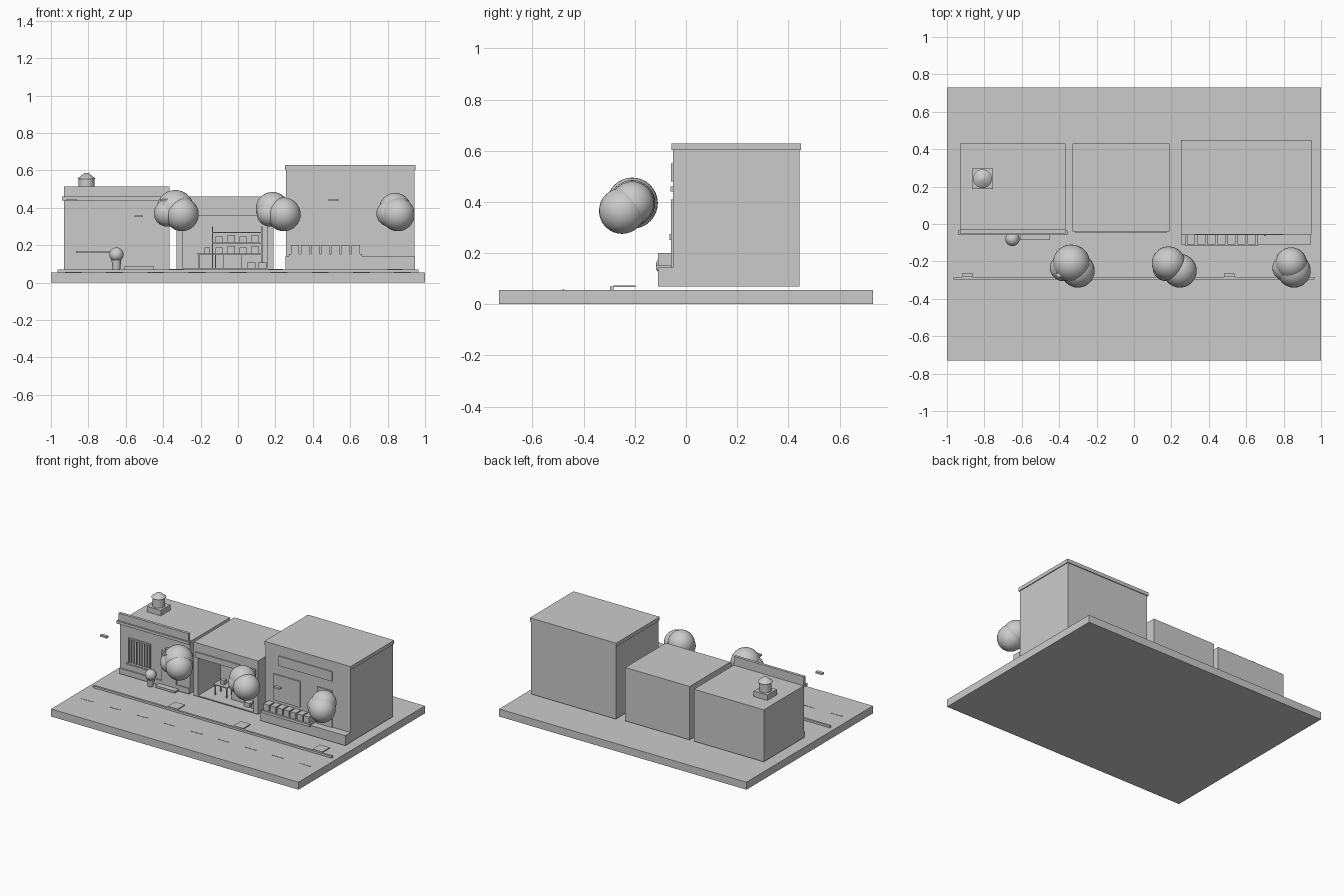
import bpy
import math
from mathutils import Vector

cube = bpy.data.objects.get("Cube")
if cube:
    bpy.data.objects.remove(cube, do_unlink=True)

grey = bpy.data.materials.new("plain_grey")
grey.use_nodes = True
colour = (0.6, 0.6, 0.6, 1)
grey.diffuse_color = colour
shader = next(node for node in grey.node_tree.nodes if node.type == 'BSDF_PRINCIPLED')
shader.inputs["Base Color"].default_value = colour

ground = 0.055
base = 0.07


def finish(name, smooth=False):
    part = bpy.context.object
    part.name = name
    part.data.materials.append(grey)
    if smooth:
        bpy.ops.object.shade_smooth_by_angle(angle=math.radians(40))
    return part


def box(name, x, y, z):
    """Box from three (low, high) ranges."""
    low, high = Vector(next(zip(x, y, z))), Vector((x[-1], y[-1], z[-1]))
    bpy.ops.mesh.primitive_cube_add(size=1, location=(low + high) / 2)
    part = finish(name)
    part.scale = high - low


def around(middle, width):
    return middle - width / 2, middle + width / 2


def up(bottom, height):
    return bottom, bottom + height


def relief(name, x, wall, z, depth=0.008):
    """Plate standing out of a wall that faces the front."""
    box(name, x, (wall - depth, wall), z)


def ball(name, centre, radius):
    bpy.ops.mesh.primitive_uv_sphere_add(segments=32, ring_count=16, radius=radius, location=centre)
    finish(name, True)


def drum(name, x, y, z, radius, top_radius):
    bottom, top = z
    bpy.ops.mesh.primitive_cone_add(vertices=24, radius1=radius, radius2=top_radius,
                                    depth=top - bottom, location=(x, y, (bottom + top) / 2))
    finish(name, True)


# Ground, kerb and road dashes
box("ground_slab", (-1, 1), around(0, 1.46), (0, ground))
box("kerb", around(0, 1.93), around(-0.29, 0.015), (ground, base))
for i in range(-4, 5):
    box("road_dash", around(0.22 * i, 0.09), around(-0.48, 0.01), up(ground, 0.002))

# Left shop: body, plinth, cornice and parapet
left, right = -0.93, -0.365
middle, width = (left + right) / 2, right - left
wall, roof = -0.035, 0.45
box("left_shop_body", (left, right), (wall, 0.43), (base, roof))
relief("left_shop_plinth", around(middle, width), wall, up(base, 0.04))
relief("left_shop_cornice", around(middle, width + 0.02), wall, around(roof, 0.02), depth=0.025)
box("left_shop_parapet", (left, right), around(-0.04, 0.02), up(roof, 0.065))

# Barred window with frame and sill
window, window_width, sill, head = -0.77, 0.17, 0.17, 0.34
trim = 0.01
for side in (-1, 1):
    relief("window_frame_side", around(window + side * window_width / 2, trim), wall, (sill, head))
relief("window_frame_top", around(window, window_width + trim), wall, up(head, trim))
relief("window_sill", around(window, window_width + 2 * trim), wall, up(sill - trim, trim), depth=0.02)
for i in range(-3, 4):
    relief("window_bar", around(window + i * window_width / 8, 0.004), wall, (sill, head))

# Door with raised panel, lamp, bell and step
door = -0.53
relief("left_door", around(door, 0.12), wall, (base, 0.33))
relief("left_door_panel", around(door, 0.09), wall, (0.18, 0.31), depth=0.013)
relief("left_door_lamp", around(door, 0.045), wall, up(0.35, trim), depth=0.02)
relief("left_door_bell", around(-0.44, trim), wall, up(0.2, 0.025))
relief("left_door_step", around(door, 0.16), wall, up(base, 0.015), depth=0.05)

# Potted bush
bush_x, bush_y = -0.65, -0.08
drum("bush_pot", bush_x, bush_y, up(base, 0.05), radius=0.02, top_radius=0.026)
ball("bush", (bush_x, bush_y, 0.15), radius=0.038)

# Roof vent
vent_x, vent_y = -0.81, 0.242
box("vent_base", around(vent_x, 0.11), around(vent_y, 0.11), up(roof, 0.04))
drum("vent_drum", vent_x, vent_y, up(roof, 0.11), radius=0.042, top_radius=0.042)
drum("vent_cap", vent_x, vent_y, up(roof + 0.105, 0.03), radius=0.05, top_radius=0.012)

# Middle shop: open front with a room inside
left, right = -0.33, 0.19
middle, width = around(left + right, 0)[0] / 2, right - left
wall, room_back, back = -0.04, 0.22, 0.43
thickness, lintel, roof = 0.035, 0.355, 0.46
box("middle_shop_back", (left, right), (room_back, back), (base, roof))
box("middle_shop_roof", (left, right), (wall, room_back), (lintel, roof))
box("middle_shop_left_wall", up(left, thickness), (wall, room_back), (base, lintel))
box("middle_shop_right_wall", (right - thickness, right), (wall, room_back), (base, lintel))
floor = base + 0.007
box("middle_shop_floor", around(middle, width - 2 * thickness), (wall, room_back), (base, floor))
relief("middle_shop_fascia", around(middle, width - thickness), wall, up(lintel, 0.04))

# Shelf unit with goods
shelf_left, shelf_right = -0.14, 0.13
shelf_depth = (0.15, 0.21)
board = 0.007
for x in (shelf_left, shelf_right - board):
    box("shelf_upright", up(x, board), shelf_depth, (floor, 0.3))
for shelf in (0.15, 0.21, 0.265):
    box("shelf_board", (shelf_left, shelf_right), shelf_depth, up(shelf, board))
for shelf in (0.15, 0.21):
    for i in range(4):
        x = shelf_left + 0.04 + i * 0.064
        box("shelf_goods", around(x, 0.04), around(0.18, 0.04), up(shelf + board, 0.03 + 0.008 * (i % 2)))

# Table, counter and crates inside
table_x, table_y, table_top = -0.165, 0.07, 0.15
box("table_top", around(table_x, 0.11), around(table_y, 0.08), up(table_top, board))
for side in (-1, 1):
    for end in (-1, 1):
        box("table_leg", around(table_x + side * 0.045, board),
            around(table_y + end * 0.03, board), (floor, table_top))
box("table_box", around(table_x, 0.03), around(table_y, 0.03), up(table_top + board, 0.03))
box("counter", around(-0.03, 0.1), around(table_y, 0.06), (floor, table_top))
for x in (0.07, 0.13):
    box("floor_crate", around(x, 0.045), (0, 0.05), up(floor, 0.03))

# Right shop: tall body, roof edge, plinth and front details
middle, width = 0.6, 0.685
wall, back, roof = -0.05, 0.443, 0.602
overhang, plinth_top = 0.006, 0.143
box("right_shop_body", around(middle, width), (wall, back), (base, roof))
box("right_shop_roof_edge", around(middle, width + 2 * overhang),
    (wall - overhang, back + overhang), up(roof, 0.026))
relief("right_shop_plinth", around(middle, width + overhang), wall, (base, plinth_top), depth=0.06)
relief("right_shop_sign", (0.37, 0.8), wall, (0.48, 0.55))
relief("right_shop_window", (0.325, 0.54), wall, (0.22, 0.41))
relief("right_shop_door", (0.68, 0.8), wall, (plinth_top, 0.41))
relief("right_door_handle", around(0.7, trim), wall, up(0.25, 0.025), depth=0.015)

# Display shelf with crates
display = 0.467
relief("display_shelf", around(display, 0.39), wall, around(plinth_top, 0.02), depth=0.068)
for i in range(-3, 4):
    relief("display_crate", around(display + i * 0.054, 0.044), wall, (plinth_top, 0.2), depth=0.06)

# Street lamp heads
for x in (-0.89, -0.39, 0.51):
    box("lamp_head", around(x, 0.054), around(-0.273, 0.023), up(0.436, 0.012))


# Trees: three overlapping crowns above a planter plate
def tree(x, front_shift, rear_shift, small_crown, size):
    box("tree_planter", around(x, 0.08), around(-0.24, 0.085), around(base, 0.006))
    ball("front_crown", (x + front_shift, -0.25, 0.365), 0.09)
    ball("main_crown", (x + rear_shift, -0.21, 0.395), size)
    ball("small_crown", (x + small_crown, -0.235, 0.37), 0.07)


tree(-0.33, front_shift=0.03, rear_shift=-0.005, small_crown=-0.05, size=0.1)
tree(0.2, front_shift=0.045, rear_shift=-0.015, small_crown=-0.03, size=0.09)
tree(0.84, front_shift=0.015, rear_shift=0, small_crown=-0.03, size=0.085)
